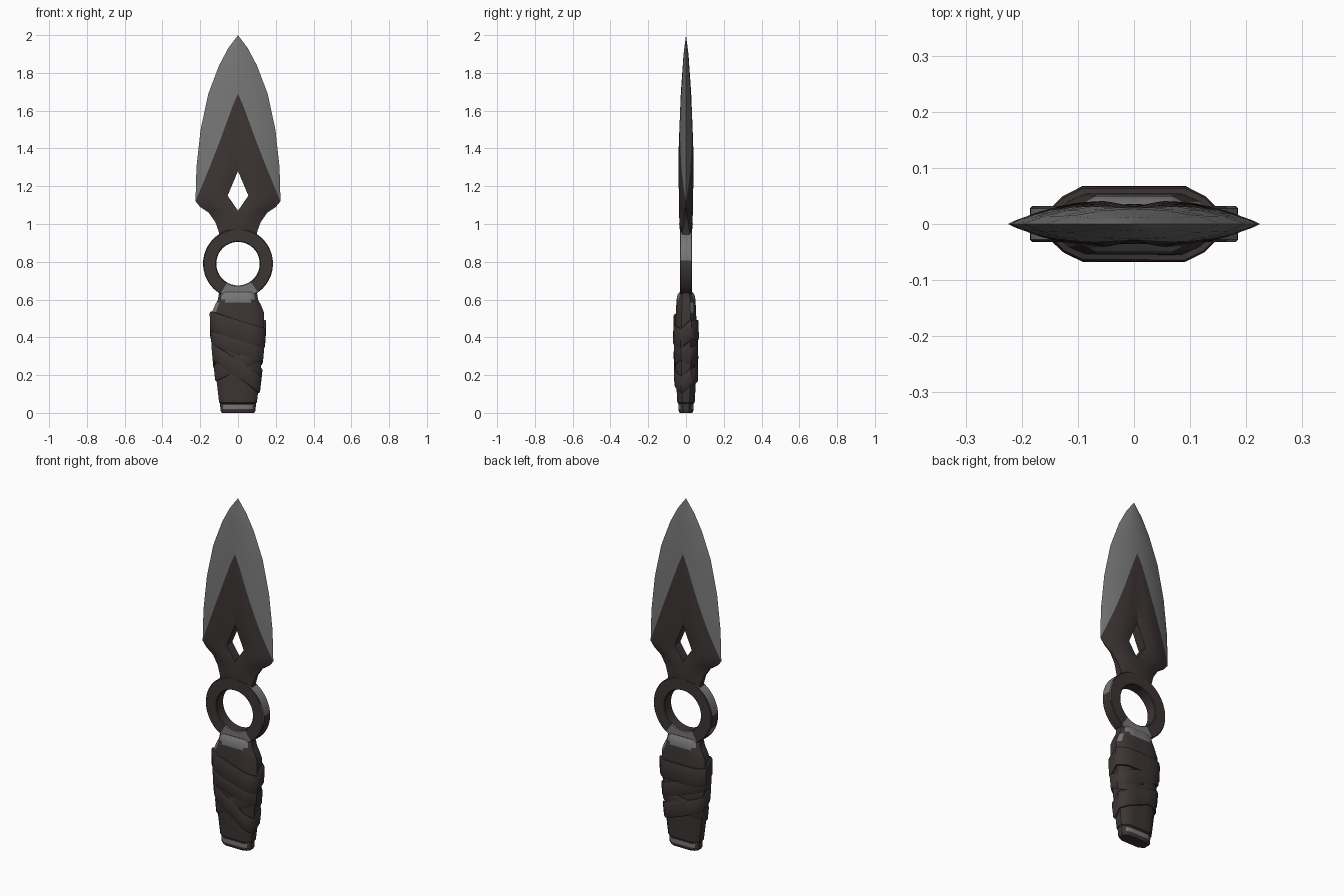
import bpy, bmesh, math

old = bpy.data.objects.get("Cube")
if old:
    bpy.data.objects.remove(old, do_unlink=True)


def material(name, rgb):
    m = bpy.data.materials.new(name)
    m.use_nodes = True
    m.diffuse_color = (*rgb, 1)
    bsdf = m.node_tree.nodes["Principled BSDF"]
    bsdf.inputs["Base Color"].default_value = (*rgb, 1)
    bsdf.inputs["Roughness"].default_value = 0.6
    return m


DARK = material("dark_brown", (0.045, 0.036, 0.034))
STEEL = material("worn_steel", (0.18, 0.18, 0.18))


def lerp(table, z):
    """Piecewise linear lookup in a list of rising (z, value) pairs."""
    if z <= table[0][0]:
        return table[0][1]
    for (a, va), (b, vb) in zip(table, table[1:]):
        if z <= b:
            return va + (vb - va) * (z - a) / (b - a)
    return table[-1][1]


def finish(name, bm, angle=35):
    bmesh.ops.remove_doubles(bm, verts=bm.verts, dist=0.0002)
    bmesh.ops.recalc_face_normals(bm, faces=bm.faces)
    me = bpy.data.meshes.new(name)
    bm.to_mesh(me)
    bm.free()
    ob = bpy.data.objects.new(name, me)
    bpy.context.collection.objects.link(ob)
    me.materials.append(DARK)
    me.materials.append(STEEL)
    bpy.ops.object.select_all(action='DESELECT')
    ob.select_set(True)
    bpy.context.view_layer.objects.active = ob
    bpy.ops.object.shade_smooth_by_angle(angle=math.radians(angle))
    return ob


# Blade: half outline, thickness, frame border and diamond hole by height
OUTER = [(0.93, 0.1), (0.96, 0.102), (1.01, 0.12), (1.06, 0.155), (1.09, 0.2), (1.12, 0.225),
         (1.3, 0.22), (1.5, 0.198), (1.69, 0.157), (1.84, 0.1), (1.93, 0.052), (2, 0)]
THICK = [(0.93, 0.028), (1, 0.036), (1.15, 0.047), (1.4, 0.04), (1.7, 0.027), (1.9, 0.013), (2, 0)]
BORDER = [(1.12, 0.225), (1.3, 0.15), (1.45, 0.092), (1.62, 0.03), (1.69, 0)]
HOLE = [(1.07, 0), (1.15, 0.055), (1.28, 0)]
GROOVE = [(1, 1), (1.09, 0.6), (1.28, 0.6), (1.6, 1)]
EDGE = [(0.95, 0.02), (1.1, 0)]

rows = sorted({p[0] for t in (OUTER, THICK, BORDER, HOLE) for p in t} | {1.2, 1.38, 1.77, 1.97})
bm = bmesh.new()
for side in (-1, 1):
    loops = []
    for z in rows:
        o, t, e, hole = lerp(OUTER, z), lerp(THICK, z), lerp(EDGE, z), lerp(HOLE, z)
        b = o if z <= 1.12 else lerp(BORDER, z)
        xs = [hole + (b - hole) * f for f in (0, 0.35, 0.7, 1)]
        xs += [b + (o - b) * f for f in (0.35, 0.7, 1)]
        ys = [e + (t - e) * max(0, 1 - (x / o if o else 1) ** 2) ** 0.9 for x in xs]
        ys[0] *= lerp(GROOVE, z)
        pts = [(x, -y) for x, y in zip(xs, ys)] + [(x, y) for x, y in zip(xs, ys)][::-1]
        loops.append([bm.verts.new((side * x, y, z)) for x, y in pts])
    n = len(loops[0])
    for lo, hi, z0, z1 in zip(loops, loops[1:], rows, rows[1:]):
        for i in range(n):
            if i == n - 1 and lerp(HOLE, z0) + lerp(HOLE, z1) == 0:
                continue
            j = (i + 1) % n
            f = bm.faces.new((lo[i], lo[j], hi[j], hi[i]))
            steel = 3 <= i < n - 4 and z0 >= 1.12
            f.material_index = int(steel or z0 >= 1.69)
    bm.faces.new(loops[0])
finish("blade", bm, 28)

# Finger ring with worn patches
bm = bmesh.new()
SEG, CZ = 72, 0.79
PROFILE = [(0.115, -0.028), (0.119, -0.032), (0.15, -0.032), (0.181, -0.032), (0.185, -0.028),
           (0.185, 0.028), (0.181, 0.032), (0.15, 0.032), (0.119, 0.032), (0.115, 0.028)]
loops = []
for s in range(SEG):
    a = 2 * math.pi * s / SEG
    loops.append([bm.verts.new((r * math.cos(a), y, CZ + r * math.sin(a))) for r, y in PROFILE])
for s in range(SEG):
    deg = (s + 0.5) * 360 / SEG
    for i in range(len(PROFILE)):
        j = (i + 1) % len(PROFILE)
        a, b = loops[s], loops[(s + 1) % SEG]
        f = bm.faces.new((a[i], a[j], b[j], b[i]))
        outer_wall = i == 4 and (5 < deg < 65 or 115 < deg < 175 or 200 < deg < 215)
        outer_face = i in (2, 3, 5, 6) and (deg < 25 or deg > 352 or 188 < deg < 202)
        bottom = 238 < deg < 305 and i not in (4, 9)
        f.material_index = int(outer_wall or (outer_face and i in (3, 5)) or bottom)
finish("finger_ring", bm)

# Grip: chamfered section whose half width and half depth vary with height
WIDTH = [(0, 0.085), (0.012, 0.093), (0.05, 0.095), (0.055, 0.1), (0.2, 0.117), (0.4, 0.135),
         (0.53, 0.138), (0.57, 0.122), (0.6, 0.106), (0.64, 0.1)]
DEPTH = [(0, 0.034), (0.012, 0.04), (0.05, 0.04), (0.055, 0.046), (0.2, 0.054), (0.4, 0.056),
         (0.53, 0.054), (0.6, 0.05), (0.625, 0.045), (0.64, 0.034)]
QUARTER = [(1, 0.42), (0.85, 0.75), (0.62, 1), (0.25, 1)]


def section():
    """Unit cross-section, counter-clockwise from the +x side."""
    q = QUARTER
    return (q + [(-x, y) for x, y in q[::-1]] + [(-x, -y) for x, y in q]
            + [(x, -y) for x, y in q[::-1]])


bm = bmesh.new()
levels = sorted({p[0] for t in (WIDTH, DEPTH) for p in t} | {0.02, 0.042, 0.3, 0.585})
loops = [[bm.verts.new((x * lerp(WIDTH, z), y * lerp(DEPTH, z), z)) for x, y in section()]
         for z in levels]
n = len(loops[0])
for lo, hi in zip(loops, loops[1:]):
    for i in range(n):
        j = (i + 1) % n
        f = bm.faces.new((lo[i], lo[j], hi[j], hi[i]))
        c = f.calc_center_median()
        flat = abs(c.x) < 0.08 and abs(c.y) > 0.03
        collar = c.z > 0.585 and flat
        base_strip = 0.02 < c.z < 0.042 and flat
        shoulder = 0.53 < c.z < 0.585 and abs(c.x) > 0.1 and c.y * c.x > 0
        f.material_index = int(collar or base_strip or shoulder)
bm.faces.new(loops[0])
bm.faces.new(loops[-1])
finish("grip", bm)


# Wraps: closed strips around the grip, sloped separately on front and back
def wrap(name, height, half, front, back, lift):
    bm = bmesh.new()
    loops = []
    for x, y in section():
        z = height + x * (front if y < 0 else back)
        ring = []
        for dz, off in ((-half, -0.006), (-half, lift - 0.003), (-half + 0.008, lift),
                        (half - 0.008, lift), (half, lift - 0.003), (half, -0.006)):
            w, d = lerp(WIDTH, z + dz) + off, lerp(DEPTH, z + dz) + off
            ring.append(bm.verts.new((x * w, y * d, z + dz)))
        loops.append(ring)
    for a, b in zip(loops, loops[1:] + loops[:1]):
        for i in range(len(a)):
            j = (i + 1) % len(a)
            bm.faces.new((a[i], a[j], b[j], b[i]))
    finish(name, bm)


wrap("upper_wrap", 0.44, 0.052, -0.045, 0.0, 0.012)
wrap("middle_wrap", 0.355, 0.042, -0.04, -0.05, 0.009)
wrap("rising_wrap", 0.265, 0.042, 0.055, 0.03, 0.007)
wrap("falling_wrap", 0.235, 0.045, -0.085, -0.045, 0.01)
